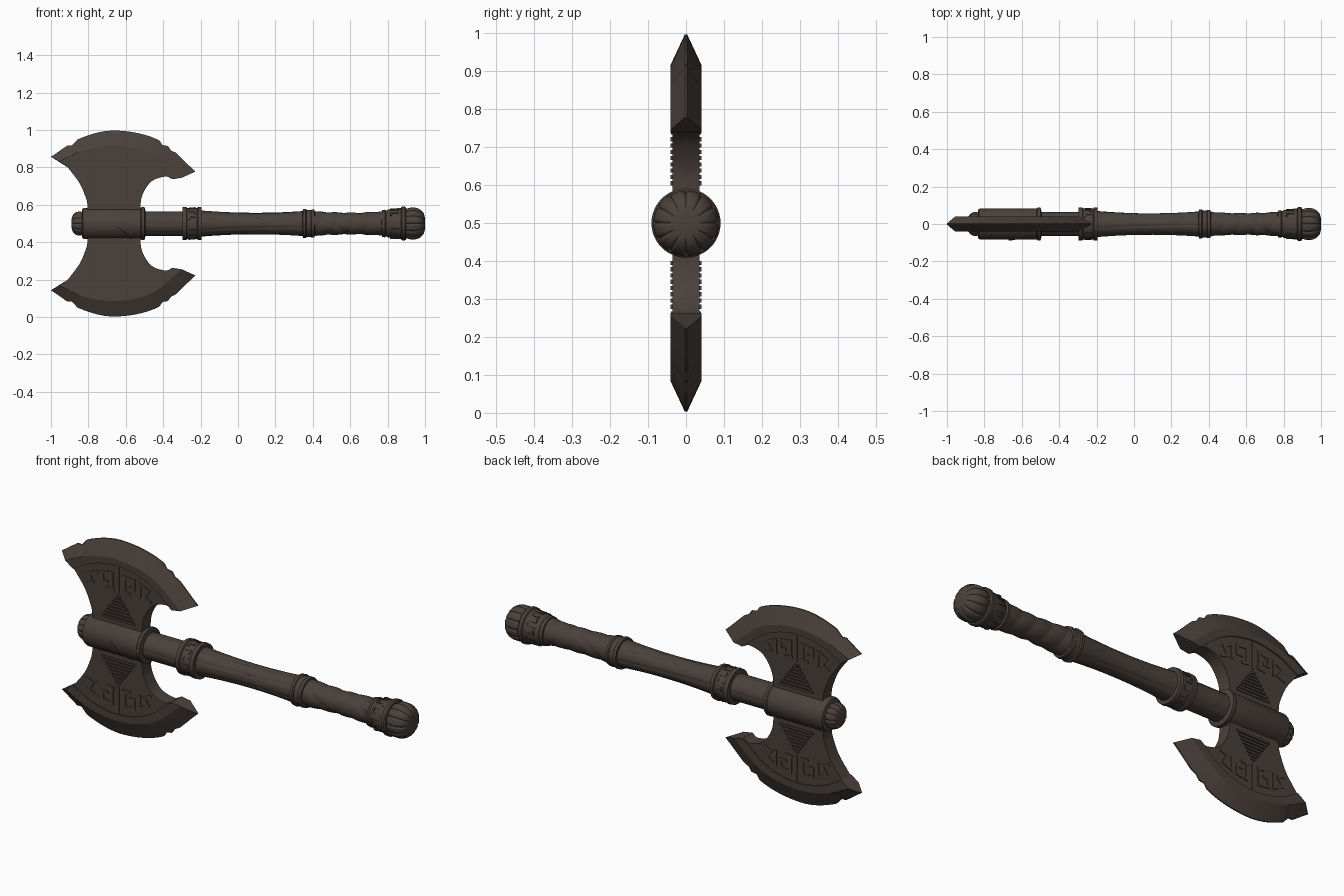
import bpy, bmesh, math
from mathutils import Vector

cube = bpy.data.objects.get("Cube")
if cube:
    bpy.data.objects.remove(cube, do_unlink=True)

mat = bpy.data.materials.new("dark brown iron")
mat.use_nodes = True
color = (0.068, 0.052, 0.043, 1)
mat.diffuse_color = color
mat.node_tree.nodes["Principled BSDF"].inputs["Base Color"].default_value = color

AXIS = 0.5  # height of the handle axis


def add_object(name, bm, angle=35):
    bmesh.ops.recalc_face_normals(bm, faces=bm.faces)
    me = bpy.data.meshes.new(name)
    bm.to_mesh(me)
    bm.free()
    me.materials.append(mat)
    ob = bpy.data.objects.new(name, me)
    bpy.context.collection.objects.link(ob)
    bpy.ops.object.select_all(action='DESELECT')
    ob.select_set(True)
    bpy.context.view_layer.objects.active = ob
    bpy.ops.object.shade_smooth_by_angle(angle=math.radians(angle))
    return ob


def loft(bm, rings):
    """Joins closed rings of points and caps both ends."""
    vs = [[bm.verts.new(p) for p in ring] for ring in rings]
    n = len(vs[0])
    for a, b in zip(vs, vs[1:]):
        for i in range(n):
            j = (i + 1) % n
            bm.faces.new((a[i], a[j], b[j], b[i]))
    bm.faces.new(vs[0])
    bm.faces.new(vs[-1])


def lathe(name, profile, sides=48, relief=lambda x, a: 0, angle=35):
    """Turns an (x, radius) profile around the handle axis."""
    bm = bmesh.new()
    rings = []
    for x, r in profile:
        ring = []
        for k in range(sides):
            a = math.tau * k / sides
            q = r + relief(x, a)
            ring.append((x, q * math.cos(a), AXIS + q * math.sin(a)))
        rings.append(ring)
    loft(bm, rings)
    return add_object(name, bm, angle)


def spline(pts, steps=5):
    """Smooth curve through 2D points."""
    p = [Vector(q) for q in pts]
    p = [2 * p[0] - p[1]] + p + [2 * p[-1] - p[-2]]
    out = []
    for a, b, c, d in zip(p, p[1:], p[2:], p[3:]):
        for i in range(steps):
            t = i / steps
            out.append(0.5 * (2 * b + (c - a) * t + (2 * a - 5 * b + 4 * c - d) * t * t
                              + (3 * b - a - 3 * c + d) * t ** 3))
    return out + [p[-2]]


def box(bm, center, u, v, w):
    """Box from a centre and three half-axis vectors."""
    vs = [bm.verts.new(center + i * u + j * v + k * w)
          for i in (-1, 1) for j in (-1, 1) for k in (-1, 1)]
    for f in ((0, 1, 3, 2), (4, 6, 7, 5), (0, 4, 5, 1), (2, 3, 7, 6), (0, 2, 6, 4), (1, 5, 7, 3)):
        bm.faces.new([vs[i] for i in f])


# Blade curves, upper half: cutting edge, bevel line and rim line
STEPS = 9
edge = spline([(-1, .857), (-.84, .957), (-.65, .997), (-.42, .944), (-.227, .778)], STEPS)
bevel = spline([(-.955, .832), (-.82, .892), (-.65, .915), (-.46, .872), (-.30, .745)], STEPS)
rim = spline([(-.91, .80), (-.80, .858), (-.65, .882), (-.49, .842), (-.35, .737)], STEPS)
neck_right = spline([(-.522, .5), (-.522, .585), (-.51, .655), (-.463, .725), (-.39, .751), (-.35, .737)])
neck_left = spline([(-.91, .80), (-.85, .72), (-.82, .655), (-.805, .6), (-.805, .5)])

# Chips in the cutting edge
for i, depth in ((6, .22), (7, .12), (28, .16), (30, .1)):
    edge[i] = edge[i].lerp(bevel[i], depth)

HALF = 0.041   # half thickness of the crescent
PLATE = 0.035  # half thickness of the inner plate

# Meander motif on the plate, mirrored about the blade centre
motif = [[(-.69, .765), (-.69, .835), (-.745, .828), (-.745, .785), (-.72, .785)],
         [(-.685, .755), (-.715, .752)],
         [(-.775, .755), (-.775, .82), (-.825, .797), (-.80, .757), (-.835, .742)]]
CENTER = -.655

for side, label in ((1, "upper"), (-1, "lower")):
    def place(p, y):
        return Vector((p[0], y, AXIS + side * (p[1] - AXIS)))

    # Crescent cutting edge
    bm = bmesh.new()
    loft(bm, [[place(e, -.003), place(e, .003), place(b, HALF), place(r, HALF),
               place(r, -HALF), place(b, -HALF)] for e, b, r in zip(edge, bevel, rim)])
    add_object(label + "_crescent_edge", bm, 20)

    # Inner plate
    bm = bmesh.new()
    outline = neck_right + rim[::-1][1:-1] + neck_left
    front = [bm.verts.new(place(p, -PLATE)) for p in outline]
    back = [bm.verts.new(place(p, PLATE)) for p in outline]
    bm.faces.new(front)
    bm.faces.new(back[::-1])
    for i in range(len(outline)):
        j = (i + 1) % len(outline)
        bm.faces.new((front[i], front[j], back[j], back[i]))
    add_object(label + "_blade_plate", bm)

    # Raised ornament on both faces
    bm = bmesh.new()
    for face in (-1, 1):
        y = face * PLATE
        thick = Vector((0, .004, 0))
        for flip in (1, -1):
            for path in motif:
                pts = [place((CENTER + flip * (p[0] - CENTER), p[1]), y) for p in path]
                for a, b in zip(pts, pts[1:]):
                    d = (b - a).normalized()
                    box(bm, (a + b) / 2, d * ((b - a).length / 2 + .007),
                        d.cross(Vector((0, 1, 0))) * .007, thick)
        # centre rib
        box(bm, place((CENTER, .81), y), Vector((.004, 0, 0)), Vector((0, 0, .07)), thick)
        # stepped triangle
        rows = 8
        for i in range(rows):
            half = .094 * (1 - i / rows)
            box(bm, place((CENTER, .605 + i * .0165), y), Vector((half, 0, 0)),
                Vector((0, 0, .0055)), thick * 1.3)
    add_object(label + "_blade_ornament", bm)


def span(start, end, count, radius):
    return [(start + (end - start) * i / count, radius(i / count)) for i in range(count + 1)]


def dome(start, end, radius, count=10):
    """Rounded end profile whose tip lies at end."""
    return [(start + (end - start) * math.sin(t), max(radius * math.cos(t) ** .6, .002))
            for t in (math.pi / 2 * i / count for i in range(count + 1))]


def flutes(x, a):
    return -.005 * max(0, math.cos(12 * a)) ** 4


# Top cap and head socket
lathe("top_cap", [(-.80, .06), (-.845, .064)] + dome(-.85, -.89, .064), 96,
      lambda x, a: flutes(x, a) if x > -.887 else 0)
lathe("head_socket", [(-.835, .07), (-.83, .08), (-.82, .084), (-.52, .084), (-.515, .088),
                      (-.50, .088), (-.495, .07)], 48)
bm = bmesh.new()
for k in range(14):  # diagonal socket seam
    a = math.pi + k * .14
    radial = Vector((0, math.cos(a), math.sin(a)))
    tangent = Vector((.009, -.006 * math.sin(a), .006 * math.cos(a)))
    box(bm, Vector((-.66 + k * .011, 0, AXIS)) + radial * .084, tangent,
        radial.cross(tangent).normalized() * .003, radial * .003)
add_object("socket_seam", bm)

# Shaft with carved grain
lathe("upper_shaft", span(-.51, -.28, 4, lambda t: .066), 64, lambda x, a: -.002 * max(0, math.cos(8 * a)) ** 6)
lathe("main_shaft", span(-.21, .36, 20, lambda t: .056 + .012 * (2 * t - 1) ** 2 + .003 * (1 - t)), 64,
      lambda x, a: -.003 * max(0, math.cos(7 * a + 3 * x)) ** 6)

# Wrapped grip
lathe("wrapped_grip", span(.40, .79, 60, lambda t: .056 + .008 * (2 * t - 1) ** 2), 48,
      lambda x, a: .0035 * abs(math.sin(a + 36 * x)) - .003 * max(0, math.sin(2 * a - 22 * x)) ** 8)

# Collars
lathe("upper_collar", [(-.298, .066), (-.296, .087), (-.276, .089), (-.272, .083), (-.218, .083),
                       (-.214, .089), (-.196, .087), (-.194, .066)])
lathe("middle_collar", [(.345, .06), (.347, .077), (.362, .079), (.366, .073), (.39, .072),
                        (.394, .076), (.408, .074), (.412, .06)])
lathe("lower_collar", [(.768, .06), (.77, .071), (.785, .074), (.792, .068), (.80, .074), (.872, .083),
                       (.876, .09), (.892, .091), (.898, .086), (.90, .07)])

# Raised notches around the collars
bm = bmesh.new()
for x, r, length, count in ((-.245, .083, .018, 14), (.836, .0785, .024, 16)):
    for k in range(count):
        a = math.tau * k / count
        radial = Vector((0, math.cos(a), math.sin(a)))
        tangent = Vector((0, -math.sin(a), math.cos(a)))
        pos = Vector((x, 0, AXIS)) + radial * r
        box(bm, pos, Vector((length, 0, 0)), tangent * .0035, radial * .003)
        shift = Vector((length * (.8 if k % 2 else -.8), 0, 0))
        box(bm, pos + shift + tangent * .009, Vector((.004, 0, 0)), tangent * .009, radial * .003)
add_object("collar_notches", bm)

# Fluted pommel
lathe("pommel", [(.89, .07), (.90, .08), (.925, .086)] + dome(.935, 1.0, .086, 14), 120,
      lambda x, a: flutes(x, a) * 1.2 if x < .998 else 0)
